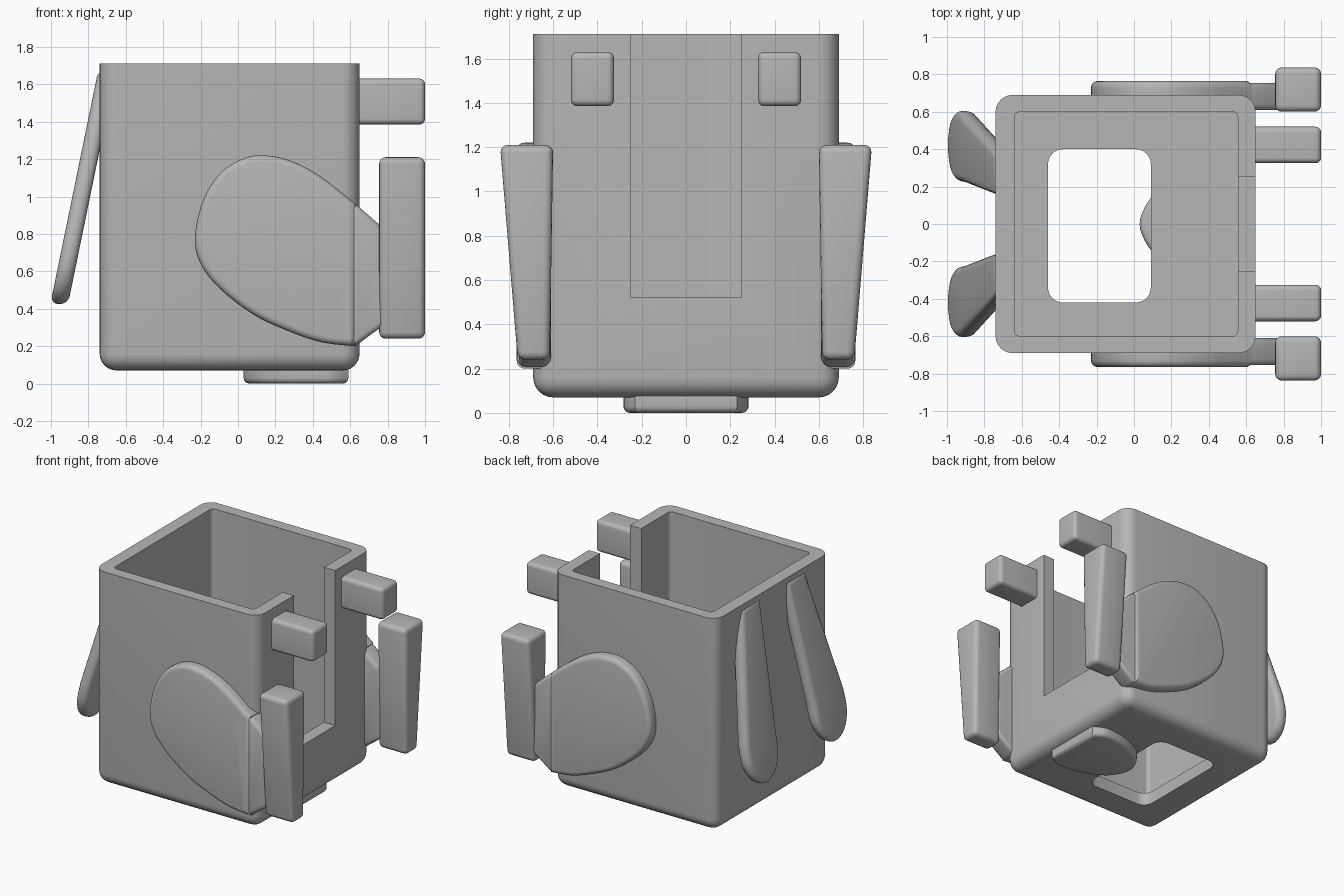
import bpy, bmesh
from mathutils import Vector
from mathutils.geometry import interpolate_bezier

if "Cube" in bpy.data.objects:
    bpy.data.objects.remove(bpy.data.objects["Cube"])

grey = bpy.data.materials.new("plain grey")
grey.use_nodes = True
grey.diffuse_color = (0.47, 0.47, 0.47, 1)
grey.node_tree.nodes["Principled BSDF"].inputs["Base Color"].default_value = (0.47, 0.47, 0.47, 1)


def finish(name, bm):
    """Turn a bmesh into a smooth grey object."""
    bmesh.ops.recalc_face_normals(bm, faces=bm.faces)
    mesh = bpy.data.meshes.new(name)
    bm.to_mesh(mesh)
    bm.free()
    mesh.materials.append(grey)
    ob = bpy.data.objects.new(name, mesh)
    bpy.context.collection.objects.link(ob)
    return ob


def select_only(ob):
    bpy.ops.object.select_all(action='DESELECT')
    ob.select_set(True)
    bpy.context.view_layer.objects.active = ob


def smooth(ob):
    select_only(ob)
    bpy.ops.object.shade_smooth_by_angle(angle=0.6)


def box(name, lo, hi, radius=0, rule=lambda a, b: True):
    """Box between two corners; edges accepted by the rule are rounded."""
    bm = bmesh.new()
    bmesh.ops.create_cube(bm, size=1)
    lo, hi = Vector(lo), Vector(hi)
    for v in bm.verts:
        v.co = Vector(lo[i] if v.co[i] < 0 else hi[i] for i in range(3))
    if radius:
        edges = [e for e in bm.edges if rule(e.verts[0].co, e.verts[1].co)]
        bmesh.ops.bevel(bm, geom=edges, offset=radius, segments=6, profile=0.5, affect='EDGES')
    return finish(name, bm)


def vertical(a, b):
    return abs(a.z - b.z) > 0.01


def curve(points, steps=5):
    """Smooth open curve through the points."""
    pts = [Vector(p) for p in points]
    out = []
    for i in range(len(pts) - 1):
        p0, p1 = pts[i], pts[i + 1]
        t0 = p1 - pts[i - 1] if i else p1 - p0
        t1 = pts[i + 2] - p0 if i + 2 < len(pts) else p1 - p0
        span = interpolate_bezier(p0.to_3d(), (p0 + t0 / 6).to_3d(), (p1 - t1 / 6).to_3d(),
                                  p1.to_3d(), steps + 1)
        out += span[:-1] if i + 2 < len(pts) else span
    return [(p.x, p.y) for p in out]


def slab(name, outline, place, radius):
    """Prism whose two rims are rounded; place(a, b, t) maps t = 0..1 through it."""
    bm = bmesh.new()
    rings = [[bm.verts.new(place(a, b, t)) for a, b in outline] for t in (0, 1)]
    rims = [bm.faces.new(r) for r in rings]
    n = len(outline)
    for i in range(n):
        j = (i + 1) % n
        bm.faces.new((rings[0][i], rings[0][j], rings[1][j], rings[1][i]))
    bmesh.ops.recalc_face_normals(bm, faces=bm.faces)
    edges = {e for f in rims for e in f.edges}
    bmesh.ops.bevel(bm, geom=list(edges), offset=radius, segments=4, profile=0.5, affect='EDGES')
    ob = finish(name, bm)
    smooth(ob)


# Open container with rounded corners and base edges
body = box("container", (-0.74, -0.69, 0.07), (0.65, 0.69, 1.71), 0.09,
           lambda a, b: min(a.z, b.z) < 1)

# Cavity, front slot and floor opening
cutters = [
    box("cavity_cutter", (-0.64, -0.6, 0.17), (0.555, 0.6, 2), 0.03, vertical),
    box("slot_cutter", (0.4, -0.25, 0.52), (0.9, 0.25, 2)),
    box("floor_cutter", (-0.46, -0.42, -0.2), (0.09, 0.4, 0.4), 0.08, vertical),
]
for cutter in cutters:
    cutter.hide_render = True
    mod = body.modifiers.new("cut", 'BOOLEAN')
    mod.operation = 'DIFFERENCE'
    mod.solver = 'EXACT'
    mod.object = cutter
    select_only(body)
    bpy.ops.object.modifier_apply(modifier=mod.name)
    bpy.data.objects.remove(cutter)
smooth(body)

# Rounded pad under the base
side = [(0.03, 0), (0.09, 0.14), (0.2, 0.22), (0.35, 0.27), (0.5, 0.28), (0.59, 0.23)]
full = [(x, -y) for x, y in side[:0:-1]] + side
slab("base_pad", curve(full), lambda a, b, t: (a, b, 0.12 * t), 0.03)

# Outlines of the side parts
thigh = curve([(0.63, 0.96), (0.43, 1.115), (0.27, 1.195), (0.13, 1.22), (0.02, 1.2),
               (-0.1, 1.12), (-0.19, 0.97), (-0.23, 0.78), (-0.2, 0.64), (-0.1, 0.51),
               (0.08, 0.37), (0.27, 0.28), (0.45, 0.22), (0.63, 0.2)])
neck = [(0.6, 0.97), (0.64, 0.95), (0.79, 0.82), (0.79, 0.32), (0.64, 0.21), (0.6, 0.2)]
wing = [(0.39, 1.68), (0.15, 1.68)] + curve(
    [(0.225, 0.75), (0.235, 0.6), (0.3, 0.48), (0.42, 0.425), (0.54, 0.48), (0.6, 0.6), (0.6, 0.75)])
foot = [(0.6, 1.21), (0.84, 1.21), (0.76, 0.24), (0.615, 0.24)]

for label, s in (("left", 1), ("right", -1)):
    # Peg arm
    lo, hi = sorted((s * 0.325, s * 0.52))
    smooth(box(label + "_arm", (0.58, lo, 1.385), (1, hi, 1.63), 0.03))
    # Egg-shaped thigh and the link to the foot
    slab(label + "_thigh", thigh, lambda a, b, t: (a, s * (0.62 + 0.145 * t), b), 0.035)
    slab(label + "_ankle", neck, lambda a, b, t: (a, s * (0.61 + 0.145 * t), b), 0.03)
    # Tapered upright foot, rounded on all edges
    bm = bmesh.new()
    back, front = [[bm.verts.new((x, s * y, z)) for y, z in foot] for x in (0.755, 1)]
    bm.faces.new(back)
    bm.faces.new(front)
    for i in range(4):
        j = (i + 1) % 4
        bm.faces.new((back[i], back[j], front[j], front[i]))
    bmesh.ops.recalc_face_normals(bm, faces=bm.faces)
    bmesh.ops.bevel(bm, geom=bm.edges[:], offset=0.035, segments=4, profile=0.5, affect='EDGES')
    smooth(finish(label + "_foot", bm))
    # Slanted wing behind
    slab(label + "_wing", wing,
         lambda a, b, t: (-0.74 - 0.205 * (1.71 - b) + 0.095 * t, s * a, b), 0.042)
